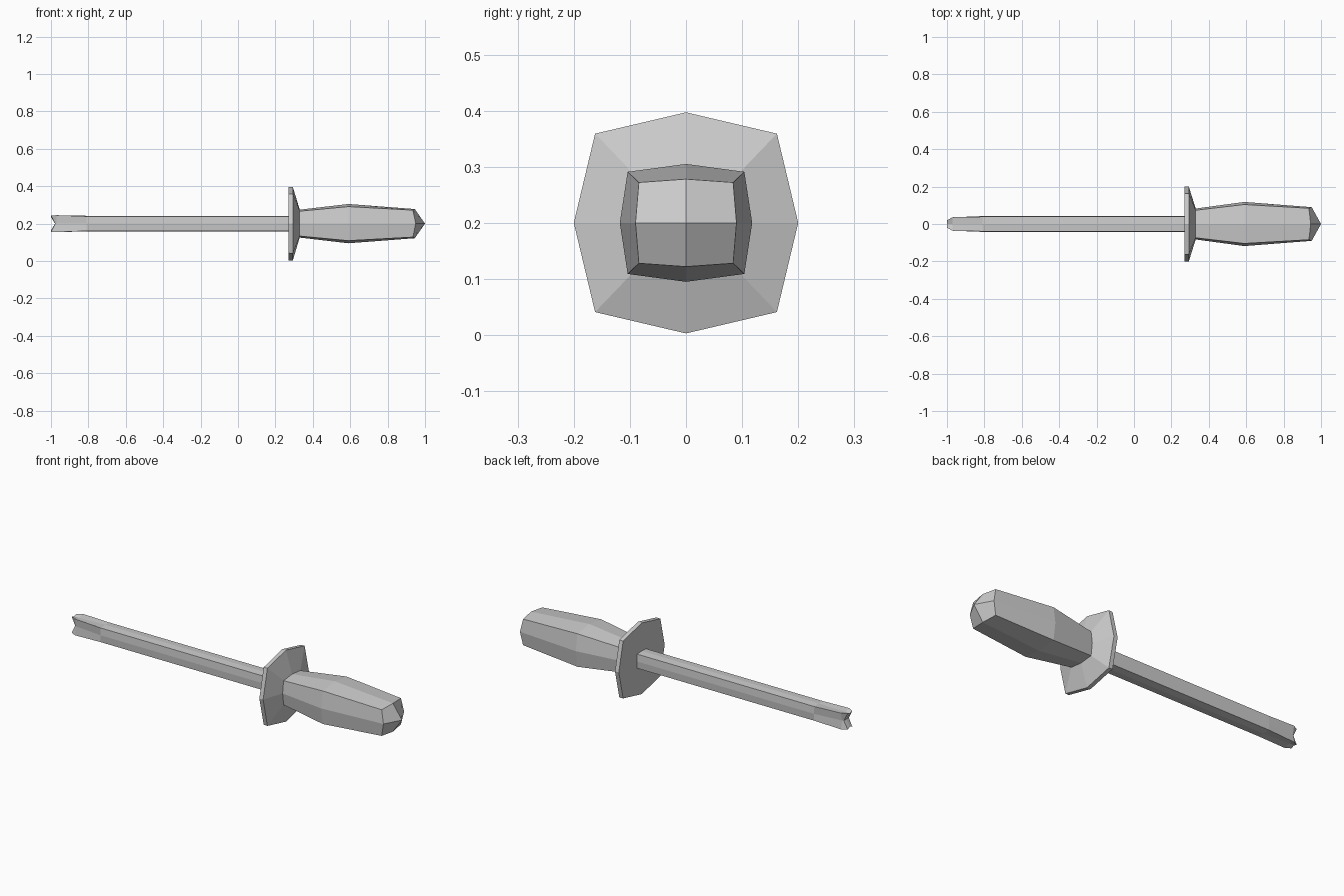
import bpy
import bmesh

cube = bpy.data.objects.get("Cube")
if cube:
    bpy.data.objects.remove(cube, do_unlink=True)

AXIS_Z = 0.2

gray = bpy.data.materials.new("plain gray")
gray.use_nodes = True
gray.diffuse_color = (0.6, 0.6, 0.6, 1)
gray.node_tree.nodes["Principled BSDF"].inputs["Base Color"].default_value = (0.6, 0.6, 0.6, 1)


def ring(side, top, corner):
    """Eight points around the axis; side=(x, y), top=(x, z), corner=(x, y, z)."""
    (sx, sy), (tx, tz), (cx, cy, cz) = side, top, corner
    return [(sx, sy, 0), (cx, cy, cz), (tx, 0, tz), (cx, -cy, cz),
            (sx, -sy, 0), (cx, -cy, -cz), (tx, 0, -tz), (cx, cy, -cz)]


def flat_ring(x, side, top, cy, cz):
    return ring((x, side), (x, top), (x, cy, cz))


def loft(name, rings, start_tip=None, end_tip=None):
    """Skin the rings; a tip closes an end with four quads, otherwise a flat cap."""
    bm = bmesh.new()
    loops = [[bm.verts.new((x, y, z + AXIS_Z)) for x, y, z in r] for r in rings]
    for a, b in zip(loops, loops[1:]):
        for i in range(8):
            j = (i + 1) % 8
            bm.faces.new((a[i], a[j], b[j], b[i]))
    for loop, tip in ((loops[0], start_tip), (loops[-1], end_tip)):
        if tip is None:
            bm.faces.new(loop)
            continue
        centre = bm.verts.new((tip, 0, AXIS_Z))
        for i in range(0, 8, 2):
            bm.faces.new((centre, loop[i], loop[i + 1], loop[(i + 2) % 8]))
    bmesh.ops.recalc_face_normals(bm, faces=bm.faces)
    mesh = bpy.data.meshes.new(name)
    bm.to_mesh(mesh)
    bm.free()
    mesh.materials.append(gray)
    obj = bpy.data.objects.new(name, mesh)
    bpy.context.collection.objects.link(obj)
    return obj


# Shaft with a notched, narrowing bit at its end
loft("shaft", [
    ring((-0.978, 0.022), (-1.0, 0.036), (-1.0, 0.02, 0.044)),
    ring((-0.97, 0.026), (-0.97, 0.037), (-0.97, 0.036, 0.045)),
    flat_ring(-0.81, 0.042, 0.042, 0.039, 0.039),
    flat_ring(0.28, 0.042, 0.042, 0.039, 0.039),
], start_tip=-0.978)

# Guard plate: flat towards the shaft, sloping towards the handle
loft("guard", [
    flat_ring(0.27, 0.2, 0.196, 0.162, 0.158),
    flat_ring(0.293, 0.2, 0.197, 0.162, 0.159),
    flat_ring(0.33, 0.082, 0.074, 0.073, 0.066),
])

# Handle: swells in the middle, closes in a blunt point
loft("handle", [
    flat_ring(0.325, 0.082, 0.074, 0.073, 0.066),
    flat_ring(0.59, 0.118, 0.105, 0.104, 0.091),
    ring((0.95, 0.09), (0.945, 0.078), (0.935, 0.084, 0.072)),
], end_tip=1.0)
